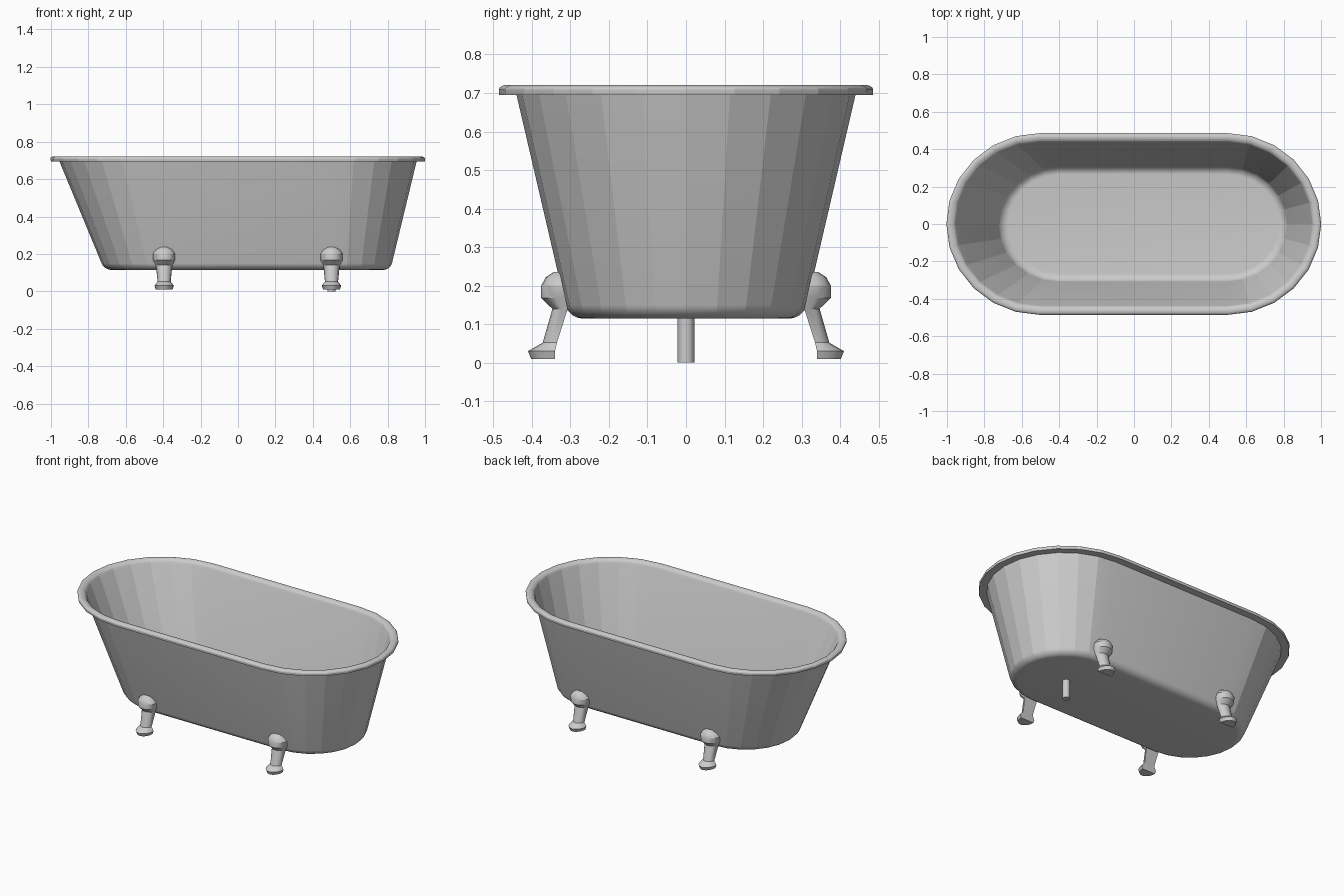
import bpy, bmesh
from math import sin, cos, pi, radians

cube = bpy.data.objects.get("Cube")
if cube:
    bpy.data.objects.remove(cube, do_unlink=True)

enamel = bpy.data.materials.new("grey enamel")
enamel.use_nodes = True
grey = (0.6, 0.6, 0.6, 1)
enamel.diffuse_color = grey
enamel.node_tree.nodes["Principled BSDF"].inputs["Base Color"].default_value = grey


def loft(name, rings, smooth_angle):
    """Skin a list of closed rings and cap both ends."""
    bm = bmesh.new()
    loops = [[bm.verts.new(p) for p in ring] for ring in rings]
    n = len(loops[0])
    for a, b in zip(loops, loops[1:]):
        for i in range(n):
            j = (i + 1) % n
            bm.faces.new((a[i], a[j], b[j], b[i]))
    bm.faces.new(loops[0][::-1])
    bm.faces.new(loops[-1])
    bmesh.ops.recalc_face_normals(bm, faces=bm.faces)
    mesh = bpy.data.meshes.new(name)
    bm.to_mesh(mesh)
    bm.free()
    mesh.materials.append(enamel)
    obj = bpy.data.objects.new(name, mesh)
    bpy.context.collection.objects.link(obj)
    bpy.ops.object.select_all(action='DESELECT')
    obj.select_set(True)
    bpy.context.view_layer.objects.active = obj
    bpy.ops.object.shade_smooth_by_angle(angle=radians(smooth_angle))
    return obj


BOTTOM, LIP = 0.115, 0.695
SEGMENTS = 12


def tub_ring(z, inset):
    """Stadium outline of the sloping wall at height z, shrunk by inset."""
    t = (z - BOTTOM) / (LIP - BOTTOM)
    mix = lambda low, high: low + (high - low) * t
    left, right = mix(-0.40, -0.50), 0.5
    r_left = mix(0.315, 0.455) - inset
    r_right = mix(0.315, 0.455) - inset
    r_y = mix(0.305, 0.44) - inset
    angles = [-pi / 2 + pi * i / SEGMENTS for i in range(SEGMENTS + 1)]
    ring = [(right + r_right * cos(a), r_y * sin(a), z) for a in angles]
    ring += [(left - r_left * cos(a), -r_y * sin(a), z) for a in angles]
    return ring


def fillet(z, inset, radius, steps=8):
    """Rounded corner from floor to wall."""
    for i in range(steps + 1):
        a = pi / 2 * i / steps
        yield z + radius * (1 - cos(a)), inset + radius * (1 - sin(a))


# Tub: outer shell, rolled rim, inner shell in one continuous profile
THICK = 0.006
profile = list(fillet(BOTTOM, 0, 0.035))
profile += [(LIP, 0), (LIP, -0.045), (LIP + 0.008, -0.044)]
for i in range(1, 10):
    a = pi * i / 10
    profile.append((LIP + 0.008 + 0.018 * sin(a), -0.02 - 0.024 * cos(a)))
profile.append((LIP, THICK))
profile += list(fillet(BOTTOM + THICK, THICK, 0.035))[::-1]
loft("tub", [tub_ring(z, inset) for z, inset in profile], 12)


# Feet: half-round legs with a flat back against the wall
LEG = [  # height, back, front, half width
    (0.01, 0.34, 0.402, 0.045), (0.03, 0.34, 0.41, 0.052),
    (0.052, 0.335, 0.372, 0.035), (0.14, 0.307, 0.347, 0.044),
    (0.168, 0.313, 0.376, 0.06), (0.2, 0.32, 0.376, 0.06),
    (0.222, 0.325, 0.364, 0.045), (0.236, 0.328, 0.342, 0.02)]


def leg(name, x, side):
    rings = []
    for z, back, front, half in LEG:
        rings.append([(x + half * cos(pi * i / 8),
                       side * (back + (front - back) * sin(pi * i / 8)), z)
                      for i in range(9)])
    loft(name, rings, 30)


for end, x in (("right", -0.395), ("left", 0.5)):
    for face, side in (("front", -1), ("back", 1)):
        leg(f"{face}_{end}_leg", x, side)

# Drain pipe under the floor
circle = [2 * pi * i / 12 for i in range(12)]
loft("drain_pipe", [[(0.5 + 0.022 * cos(a), 0.022 * sin(a), z) for a in circle]
                    for z in (0, BOTTOM + 0.003)], 35)
